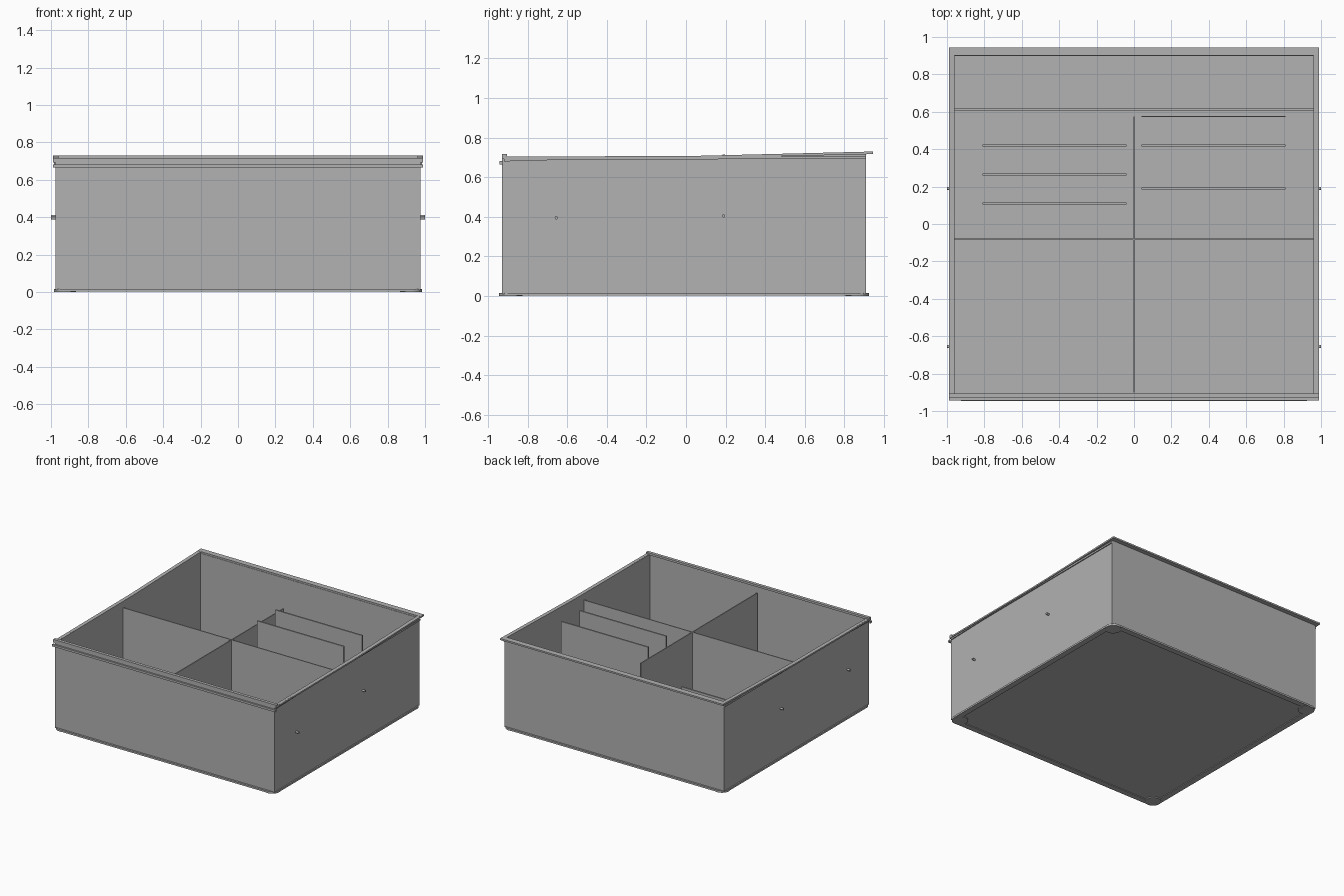
import bpy, bmesh, math
from mathutils import Vector

cube = bpy.data.objects.get("Cube")
if cube:
    bpy.data.objects.remove(cube, do_unlink=True)

grey = bpy.data.materials.new("plain grey")
grey.use_nodes = True
colour = (0.445, 0.445, 0.445, 1)
grey.diffuse_color = colour
grey.node_tree.nodes["Principled BSDF"].inputs["Base Color"].default_value = colour


def finish(name, bm):
    bmesh.ops.recalc_face_normals(bm, faces=bm.faces)
    mesh = bpy.data.meshes.new(name)
    bm.to_mesh(mesh)
    bm.free()
    mesh.materials.append(grey)
    obj = bpy.data.objects.new(name, mesh)
    bpy.context.collection.objects.link(obj)
    return obj


def box(name, x, y, z):
    """Box from three (low, high) ranges."""
    bm = bmesh.new()
    bmesh.ops.create_cube(bm, size=1)
    for v in bm.verts:
        v.co = [(lo + hi) / 2 + c * (hi - lo) for c, (lo, hi) in zip(v.co, (x, y, z))]
    return finish(name, bm)


def prism(name, points, push):
    """Closed outline pushed along a vector."""
    bm = bmesh.new()
    face = bm.faces.new([bm.verts.new(p) for p in points])
    made = bmesh.ops.extrude_face_region(bm, geom=[face])["geom"]
    for v in made:
        if isinstance(v, bmesh.types.BMVert):
            v.co += Vector(push)
    return finish(name, bm)


def cylinder(name, centre, radius, depth, along_x=False):
    bm = bmesh.new()
    bmesh.ops.create_cone(bm, cap_ends=True, segments=24, radius1=radius,
                          radius2=radius, depth=depth)
    obj = finish(name, bm)
    obj.location = centre
    if along_x:
        obj.rotation_euler.y = math.pi / 2
    return obj


# Base: rounded plate, raised perimeter strips and corner discs
HX, FRONT, BACK, R = 0.985, -0.945, 0.925, 0.06
corners = [(HX - R, BACK - R), (R - HX, BACK - R), (R - HX, FRONT + R), (HX - R, FRONT + R)]
outline = []
for i, (cx, cy) in enumerate(corners):
    for step in range(7):
        a = math.pi / 2 * (i + step / 6)
        outline.append((cx + R * math.cos(a), cy + R * math.sin(a), 0.008))
prism("base_plate", outline, (0, 0, 0.008))
for cx, cy in corners:
    cylinder("corner_foot", (cx, cy, 0.005), R, 0.01)
for y in (FRONT, BACK - 0.045):
    box("base_strip", (R - HX, HX - R), (y, y + 0.045), (0.002, 0.01))
for x in (-HX, HX - 0.045):
    box("base_strip", (x, x + 0.045), (FRONT + R, BACK - R), (0.002, 0.01))

# Walls of the tray
box("front_wall", (-0.975, 0.975), (-0.93, -0.915), (0.01, 0.705))
box("back_wall", (-0.975, 0.975), (0.897, 0.91), (0.01, 0.717))
for s in (-1, 1):
    side = [(-0.93, 0.01), (0.91, 0.01), (0.91, 0.717), (0.05, 0.702), (-0.93, 0.7)]
    prism("side_wall", [(s * 0.962, y, z) for y, z in side], (s * 0.013, 0, 0))

    # Side rims: a level band with a sloping cap strip
    band = [(-0.92, 0.68), (-0.55, 0.69), (0.91, 0.692), (0.91, 0.705), (-0.92, 0.705)]
    prism("side_band", [(s * 0.965, y, z) for y, z in band], (s * 0.018, 0, 0))
    cap = [(-0.93, 0.692), (0.05, 0.696), (0.945, 0.717), (0.945, 0.73), (0.05, 0.708), (-0.93, 0.704)]
    prism("side_cap", [(s * 0.96, y, z) for y, z in cap], (s * 0.03, 0, 0))

    # Pins on the outside of each side
    for y, z in ((-0.655, 0.395), (0.19, 0.405)):
        cylinder("side_pin", (s * 0.985, y, z), 0.008, 0.03, True)

# Front and back rims
box("front_cap", (-0.99, 0.99), (-0.93, -0.905), (0.7, 0.717))
box("front_band", (-0.99, 0.99), (-0.943, -0.925), (0.665, 0.682))
box("back_cap", (-0.99, 0.99), (0.9, 0.945), (0.717, 0.73))

# Main cross dividers
box("cross_divider", (-0.962, 0.962), (-0.085, -0.077), (0.016, 0.655))
box("centre_divider", (-0.004, 0.004), (-0.9, 0.575), (0.016, 0.655))
box("low_back_divider", (-0.962, 0.962), (0.608, 0.62), (0.016, 0.2))

# Short upright panels, tall on one side and low on the other
for y in (0.19, 0.42):
    box("tall_panel", (0.04, 0.81), (y - 0.006, y + 0.006), (0.016, 0.715))
for y in (0.11, 0.265, 0.42):
    box("low_panel", (-0.81, -0.04), (y - 0.006, y + 0.006), (0.016, 0.3))
box("low_panel", (0.04, 0.81), (0.571, 0.577), (0.016, 0.3))
